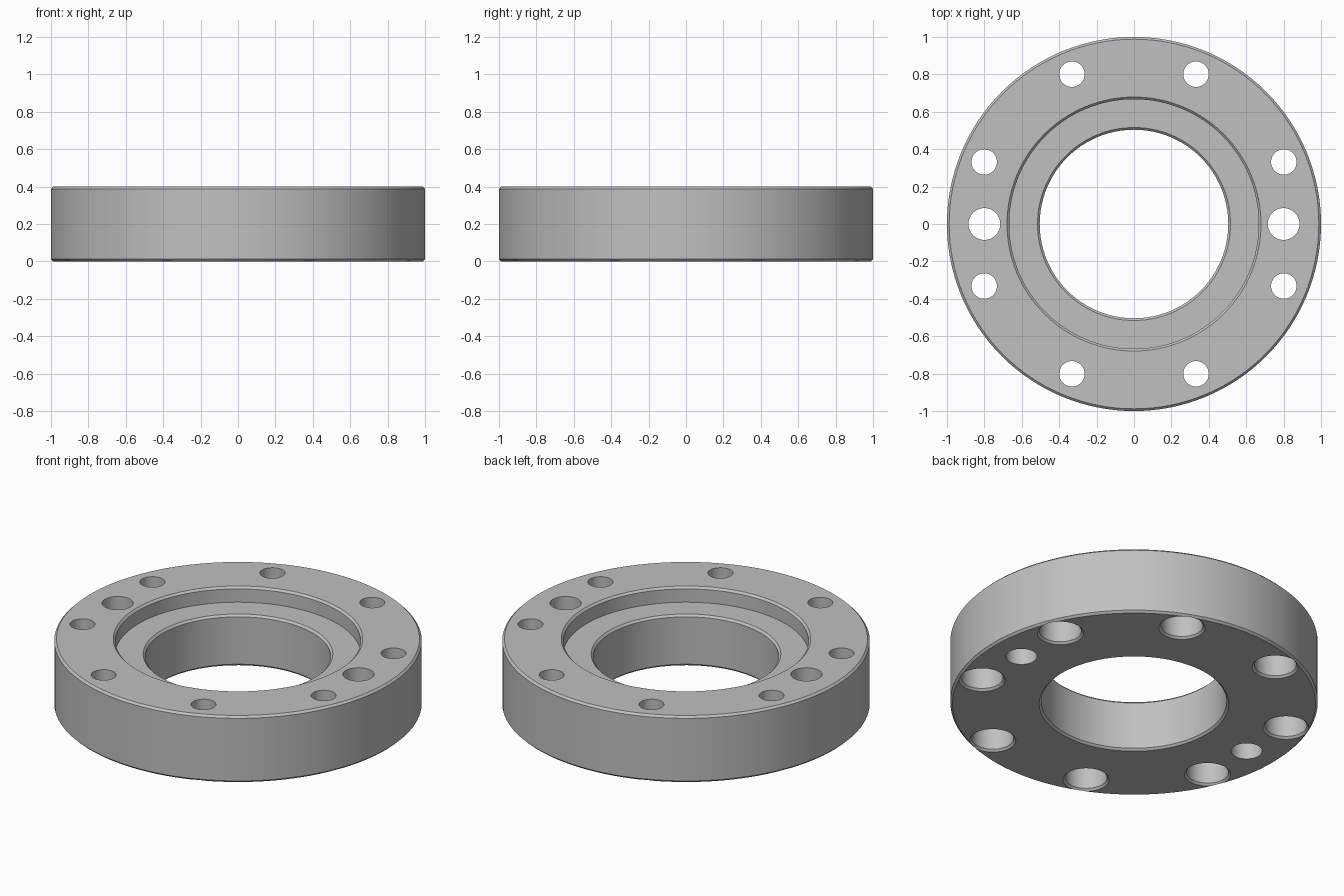
import bpy, bmesh, math
from mathutils import Vector

cube = bpy.data.objects.get("Cube")
if cube:
    bpy.data.objects.remove(cube)

HEIGHT = 0.40
CH = 0.012  # edge chamfer

steel = bpy.data.materials.new("grey_steel")
steel.use_nodes = True
colour = (0.53, 0.53, 0.53, 1)
steel.diffuse_color = colour
steel.node_tree.nodes["Principled BSDF"].inputs["Base Color"].default_value = colour


def lathe(bm, profile, steps, centre=(0, 0)):
    """Spin a closed (radius, z) profile around a vertical axis."""
    new = [bm.verts.new((r, 0, z)) for r, z in profile]
    edges = [bm.edges.new((a, b)) for a, b in zip(new, new[1:] + new[:1])]
    old = set(bm.verts) - set(new)
    bmesh.ops.spin(bm, geom=new + edges, cent=(0, 0, 0), axis=(0, 0, 1),
                   angle=math.tau, steps=steps, use_merge=True)
    added = [v for v in bm.verts if v not in old]
    bmesh.ops.translate(bm, verts=added, vec=Vector((*centre, 0)))


def pin(bm, profile, steps, centre):
    """Solid stepped pin, stacked from rings and capped at both ends."""
    rings = []
    for r, z in profile:
        angles = [math.tau * i / steps for i in range(steps)]
        rings.append([bm.verts.new((centre[0] + r * math.cos(a),
                                    centre[1] + r * math.sin(a), z)) for a in angles])
    for low, high in zip(rings, rings[1:]):
        for i in range(steps):
            j = (i + 1) % steps
            bm.faces.new((low[i], low[j], high[j], high[i]))
    bm.faces.new(rings[0][::-1])
    bm.faces.new(rings[-1])


def make_object(name, bm):
    bmesh.ops.recalc_face_normals(bm, faces=bm.faces)
    mesh = bpy.data.meshes.new(name)
    bm.to_mesh(mesh)
    bm.free()
    mesh.materials.append(steel)
    obj = bpy.data.objects.new(name, mesh)
    bpy.context.collection.objects.link(obj)
    return obj


# Flange ring: chamfered rim, stepped recess on top, central bore
BORE, RECESS, FLOOR = 0.504, 0.667, 0.308
bm = bmesh.new()
lathe(bm, [
    (BORE + CH, 0), (1 - CH, 0), (1, CH), (1, HEIGHT - CH), (1 - CH, HEIGHT),
    (RECESS + CH, HEIGHT), (RECESS, HEIGHT - CH), (RECESS, FLOOR),
    (BORE + CH, FLOOR), (BORE, FLOOR - CH), (BORE, CH),
], 128)
flange = make_object("flange_ring", bm)

# Hole cutters: eight bolts counterbored from below, two plain dowel holes
BOLT, HEAD, DOWEL, DEPTH = 0.068, 0.114, 0.085, 0.15
bm = bmesh.new()
for k in range(8):
    a = math.radians(22.5 + 45 * k)
    pin(bm, [(HEAD + 2 * CH, -CH), (HEAD, CH), (HEAD, DEPTH), (BOLT, DEPTH),
             (BOLT, HEIGHT + 0.1)], 48, (0.867 * math.cos(a), 0.867 * math.sin(a)))
for side in (-1, 1):
    pin(bm, [(DOWEL, -0.1), (DOWEL, HEIGHT + 0.1)], 48, (0.80 * side, 0))
cutter = make_object("hole_cutter", bm)
cutter.hide_render = True

# Cut the holes, then drop the cutter
cut = flange.modifiers.new("holes", "BOOLEAN")
cut.operation = "DIFFERENCE"
cut.solver = "EXACT"
cut.object = cutter
bpy.ops.object.select_all(action="DESELECT")
flange.select_set(True)
bpy.context.view_layer.objects.active = flange
bpy.ops.object.modifier_apply(modifier=cut.name)
bpy.data.objects.remove(cutter)
bpy.ops.object.shade_smooth_by_angle(angle=math.radians(30))
